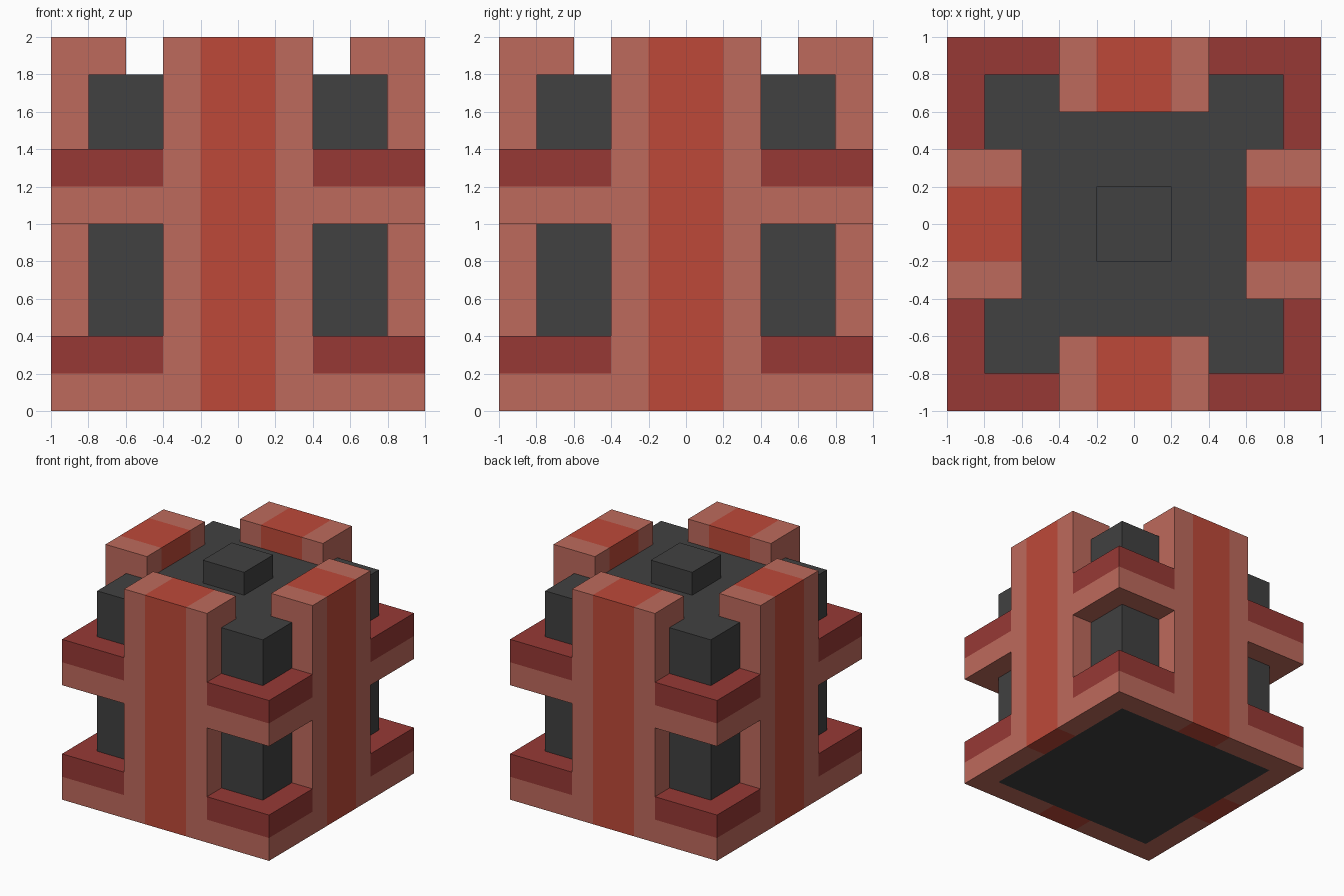
import bpy, bmesh, math
from mathutils import Matrix

old = bpy.data.objects.get("Cube")
if old:
    bpy.data.objects.remove(old, do_unlink=True)


def material(name, rgb):
    lin = [((c / 255 + 0.055) / 1.055) ** 2.4 for c in rgb] + [1.0]
    m = bpy.data.materials.new(name)
    m.use_nodes = True
    m.diffuse_color = lin
    bsdf = next(n for n in m.node_tree.nodes if n.type == 'BSDF_PRINCIPLED')
    bsdf.inputs["Base Color"].default_value = lin
    bsdf.inputs["Roughness"].default_value = 0.8
    return m


GREY = material("dark grey", (65, 65, 65))
BRIGHT = material("bright red", (190, 73, 57))
DEEP = material("deep red", (151, 57, 53))
PALE = material("pale red", (190, 106, 92))


def sweep(name, profile, stations, mats, to_xyz, turn=0.0):
    """Extrude a 2D profile through stations, one material per segment."""
    bm = bmesh.new()
    rings = [[bm.verts.new(to_xyz(u, v, s)) for u, v in profile] for s in stations]
    slots = list(dict.fromkeys(mats))
    n = len(profile)
    for k, mat in enumerate(mats):
        for i in range(n):
            j = (i + 1) % n
            f = bm.faces.new((rings[k][i], rings[k][j], rings[k + 1][j], rings[k + 1][i]))
            f.material_index = slots.index(mat)
    bm.faces.new(rings[0]).material_index = slots.index(mats[0])
    bm.faces.new(rings[-1]).material_index = slots.index(mats[-1])
    bmesh.ops.transform(bm, matrix=Matrix.Rotation(turn, 4, 'Z'), verts=bm.verts)
    bmesh.ops.recalc_face_normals(bm, faces=bm.faces)
    me = bpy.data.meshes.new(name)
    bm.to_mesh(me)
    bm.free()
    for m in slots:
        me.materials.append(m)
    ob = bpy.data.objects.new(name, me)
    bpy.context.collection.objects.link(ob)
    return ob


def upright(u, v, s):
    return (u, v, s)


def sideways(u, v, s):
    return (s, u, v)


def square(h):
    return [(-h, -h), (h, -h), (h, h), (-h, h)]


# Dark inner block with a small raised knob on top
sweep("core", square(0.8), (0, 1.8), [GREY], upright)
sweep("top_knob", square(0.2), (1.8, 2.0), [GREY], upright)

# Striped pillar on each side, its head hooked over the core
hook = [(-1, 0), (-1, 2), (-0.6, 2), (-0.6, 1.8), (-0.8, 1.8), (-0.8, 0)]
for i, side in enumerate(("front", "left", "back", "right")):
    sweep(side + "_pillar", hook, (-0.4, -0.2, 0.2, 0.4),
          [PALE, BRIGHT, PALE], sideways, i * math.pi / 2)

# Two-tone L-shaped bands wrapping each corner at two heights
corner = [(0.4, -1), (1, -1), (1, -0.4), (0.8, -0.4), (0.8, -0.8), (0.4, -0.8)]
for level, z in (("lower", 0.0), ("upper", 1.0)):
    for i, place in enumerate(("front_left", "back_left", "back_right", "front_right")):
        sweep(f"{level}_{place}_band", corner, (z, z + 0.2, z + 0.4),
              [PALE, DEEP], upright, i * math.pi / 2)
